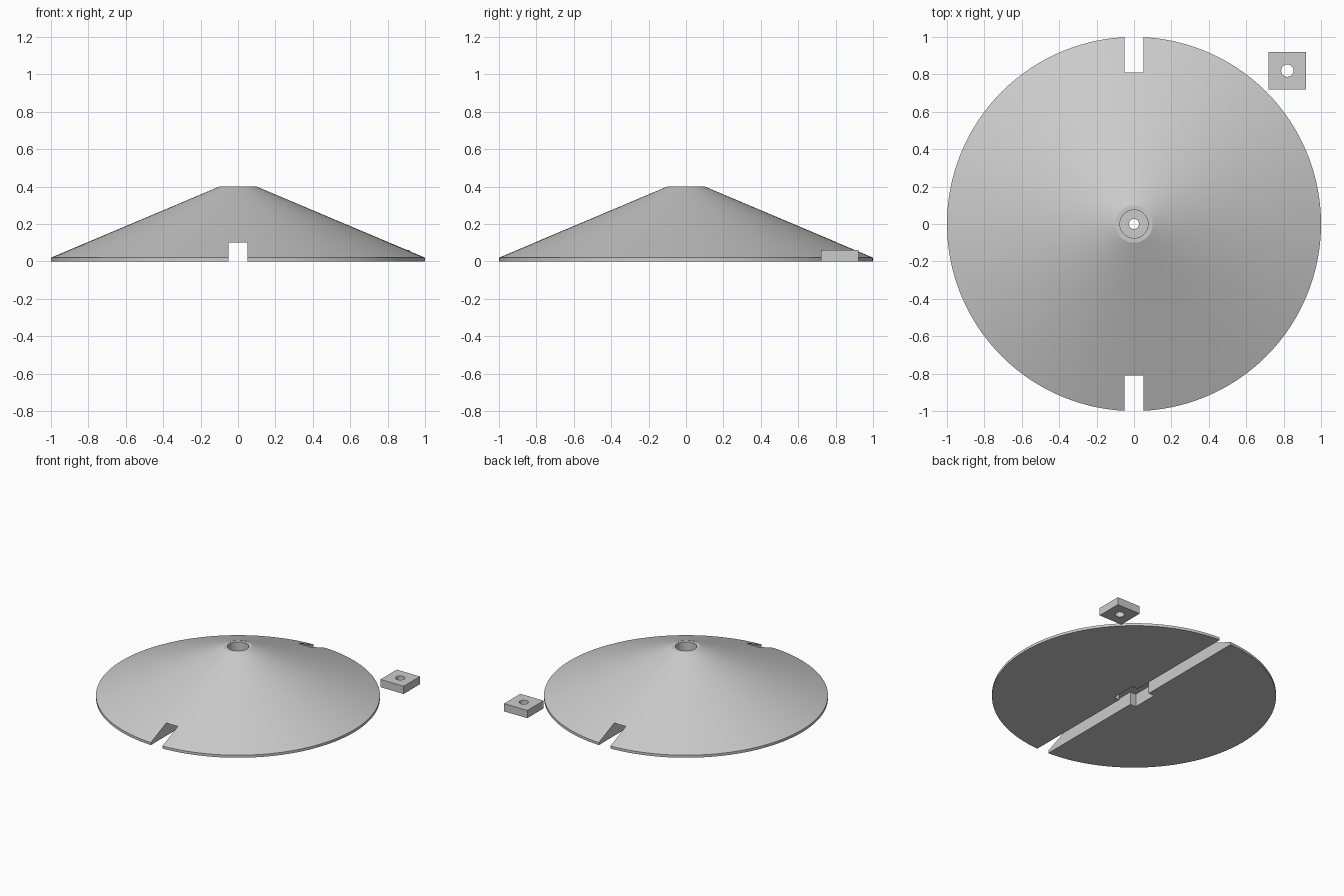
import bpy
import bmesh
from math import radians, pi
from mathutils import Matrix, Vector

cube = bpy.data.objects.get("Cube")
if cube:
    bpy.data.objects.remove(cube, do_unlink=True)

grey = bpy.data.materials.new("Light grey")
grey.use_nodes = True
colour = (0.6, 0.6, 0.6, 1)
grey.diffuse_color = colour
grey.node_tree.nodes["Principled BSDF"].inputs["Base Color"].default_value = colour


def make_object(name, bm):
    bmesh.ops.recalc_face_normals(bm, faces=bm.faces)
    mesh = bpy.data.meshes.new(name)
    bm.to_mesh(mesh)
    bm.free()
    mesh.materials.append(grey)
    obj = bpy.data.objects.new(name, mesh)
    bpy.context.collection.objects.link(obj)
    return obj


def lathe(name, profile, segments=128):
    """Spin a closed (radius, z) outline around the z axis."""
    bm = bmesh.new()
    verts = [bm.verts.new((r, 0, z)) for r, z in profile]
    edges = [bm.edges.new((v, verts[i - 1])) for i, v in enumerate(verts)]
    bmesh.ops.spin(bm, geom=verts + edges, cent=(0, 0, 0), axis=(0, 0, 1),
                   angle=2 * pi, steps=segments, use_duplicate=False)
    bmesh.ops.remove_doubles(bm, verts=bm.verts, dist=1e-5)
    return make_object(name, bm)


def prism(name, outline, bottom, top):
    """Extrude an (x, y) outline upwards."""
    bm = bmesh.new()
    face = bm.faces.new([bm.verts.new((x, y, bottom)) for x, y in outline])
    grown = bmesh.ops.extrude_face_region(bm, geom=[face], use_keep_orig=True)
    moved = [g for g in grown["geom"] if isinstance(g, bmesh.types.BMVert)]
    bmesh.ops.translate(bm, verts=moved, vec=Vector((0, 0, top - bottom)))
    return make_object(name, bm)


def cut(obj, cutter):
    cutter.hide_render = True
    mod = obj.modifiers.new("Cut", "BOOLEAN")
    mod.operation = "DIFFERENCE"
    mod.solver = "EXACT"
    mod.object = cutter
    select(obj)
    bpy.ops.object.modifier_apply(modifier=mod.name)
    bpy.data.objects.remove(cutter, do_unlink=True)


def select(obj):
    bpy.ops.object.select_all(action="DESELECT")
    obj.select_set(True)
    bpy.context.view_layer.objects.active = obj


# Cone with a rim, a counterbored top and a bolt hole
bore, recess, recess_floor = 0.027, 0.075, 0.2
cone = lathe("cone_base", [(bore, 0), (1, 0), (1, 0.02), (0.1, 0.4),
                           (recess, 0.4), (recess, recess_floor),
                           (bore, recess_floor)])

# Underside channel with a square nut pocket in the middle
w, p, far = 0.05, 0.1, 1.2
half = [(w, -far), (w, -p), (p, -p), (p, p), (w, p), (w, far)]
cut(cone, prism("channel_cutter", half + [(-x, -y) for x, y in half], -0.1, 0.1))

# Loose square nut beside the cone
nut = prism("square_nut", [(-p, -p), (p, -p), (p, p), (-p, p)], 0, 0.06)
bm = bmesh.new()
bmesh.ops.create_cone(bm, cap_ends=True, segments=48, radius1=0.033,
                      radius2=0.033, depth=0.4, matrix=Matrix())
cut(nut, make_object("hole_cutter", bm))
nut.location = (0.82, 0.82, 0)

for obj in (cone, nut):
    select(obj)
    bpy.ops.object.shade_smooth_by_angle(angle=radians(20))
